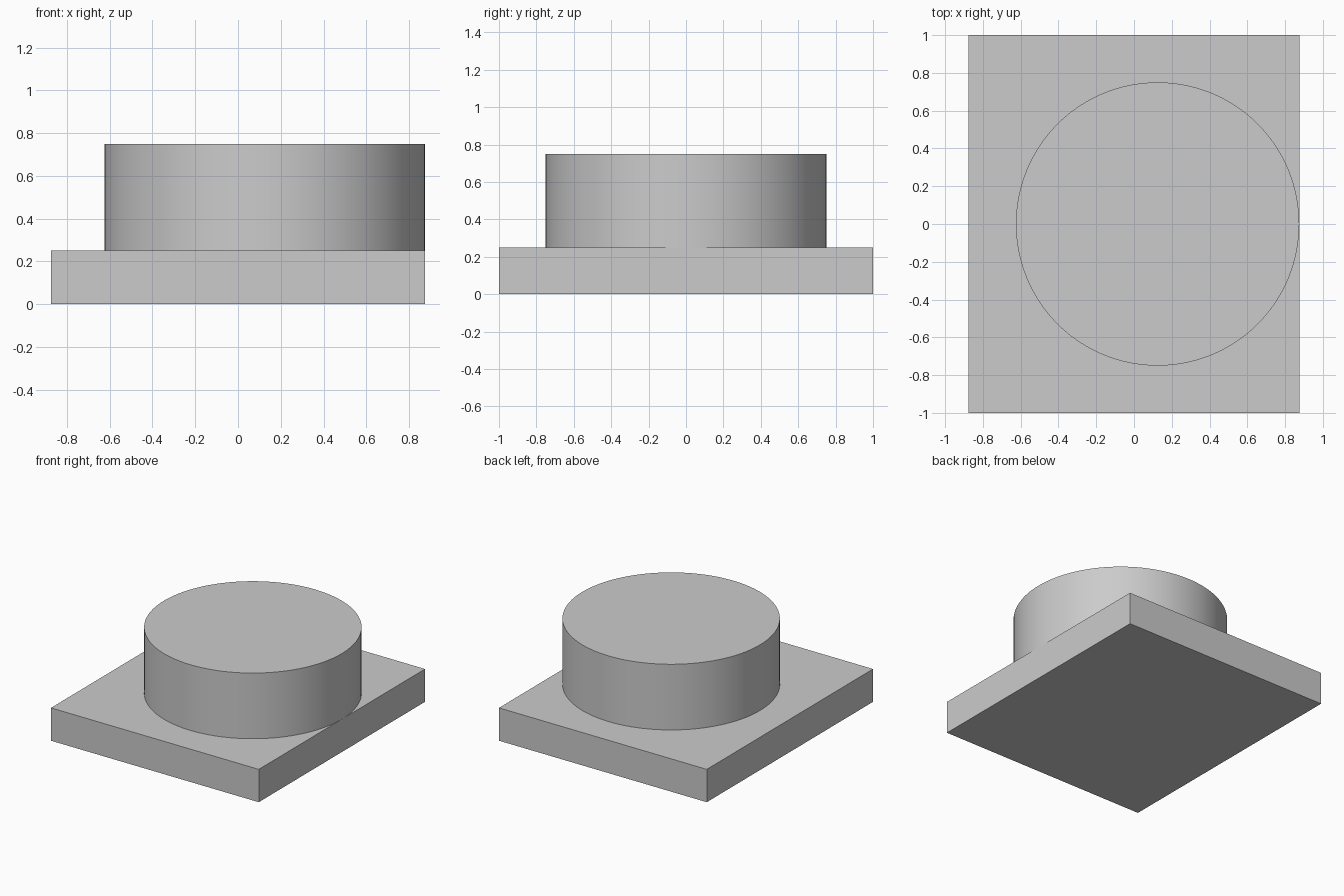
import bpy
import math

cube = bpy.data.objects.get("Cube")
if cube:
    bpy.data.objects.remove(cube, do_unlink=True)

# Single plain grey
grey = bpy.data.materials.new("plain_grey")
grey.use_nodes = True
color = (0.6, 0.6, 0.6, 1)
grey.diffuse_color = color
grey.node_tree.nodes["Principled BSDF"].inputs["Base Color"].default_value = color

BASE_WIDTH, BASE_DEPTH, BASE_HEIGHT = 1.75, 2.0, 0.25
DRUM_RADIUS, DRUM_HEIGHT = 0.75, 0.5

# Rectangular base plate
bpy.ops.mesh.primitive_cube_add(size=1, location=(0, 0, BASE_HEIGHT / 2))
base = bpy.context.object
base.name = "base_plate"
base.scale = (BASE_WIDTH, BASE_DEPTH, BASE_HEIGHT)
bpy.ops.object.transform_apply(location=False, rotation=False, scale=True)
base.data.materials.append(grey)

# Round drum, tangent to the +x edge of the plate
bpy.ops.mesh.primitive_cylinder_add(
    vertices=128, radius=DRUM_RADIUS, depth=DRUM_HEIGHT,
    location=(BASE_WIDTH / 2 - DRUM_RADIUS, 0, BASE_HEIGHT + DRUM_HEIGHT / 2))
drum = bpy.context.object
drum.name = "round_drum"
drum.data.materials.append(grey)
bpy.ops.object.shade_smooth_by_angle(angle=math.radians(30))
